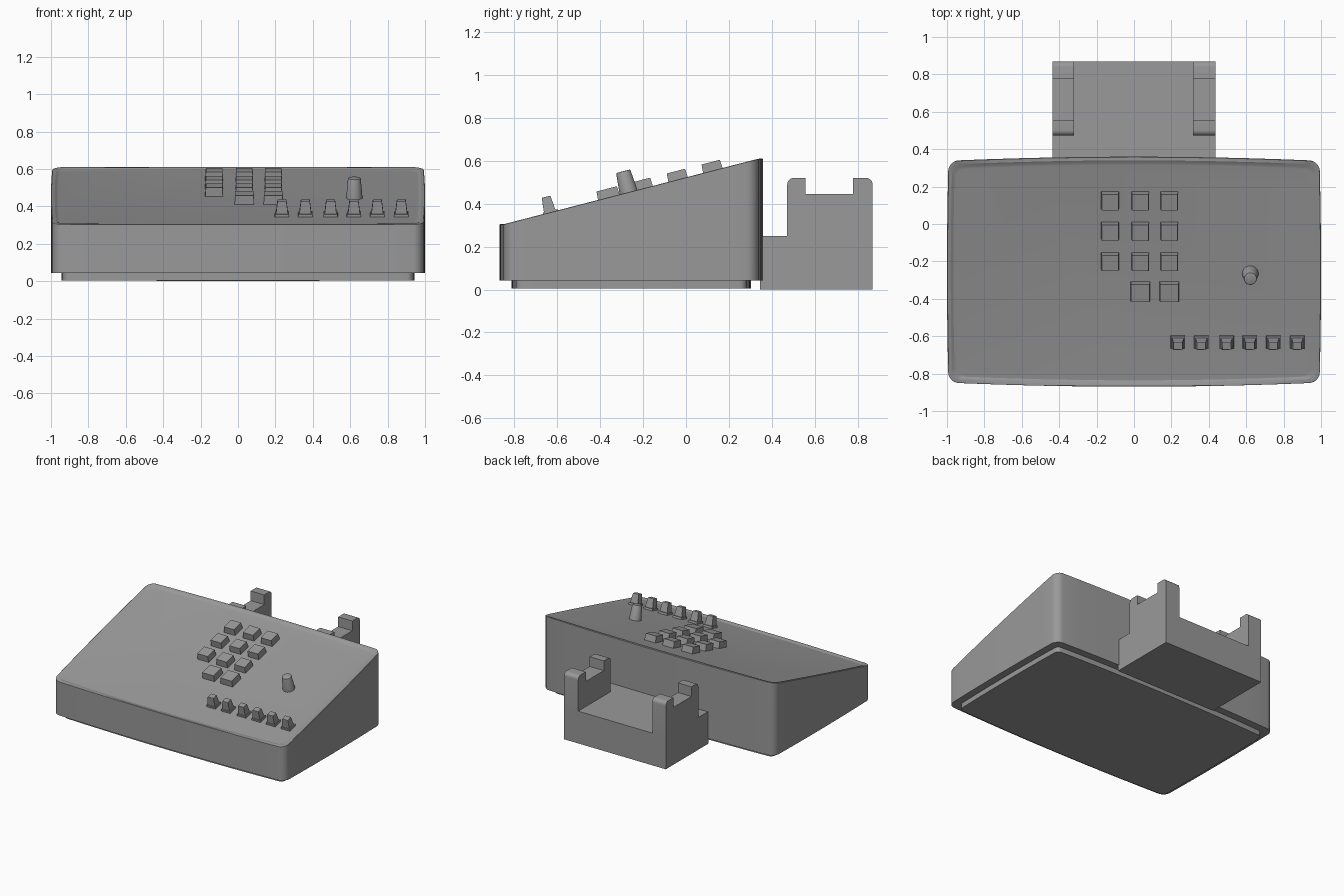
import bpy, bmesh, math
from mathutils import Matrix, Vector

if "Cube" in bpy.data.objects:
    bpy.data.objects.remove(bpy.data.objects["Cube"])

YC = -0.255            # middle of the console
SLOPE = 0.257          # tilt of the control panel
TILT = Matrix.Rotation(math.atan(SLOPE), 4, 'X')

# dark grey plastic
GREY = bpy.data.materials.new("dark_grey_plastic")
GREY.diffuse_color = (0.32, 0.32, 0.32, 1)
GREY.use_nodes = True
GREY.node_tree.nodes["Principled BSDF"].inputs["Base Color"].default_value = GREY.diffuse_color


def panel_z(y):
    return 0.305 + SLOPE * (y + 0.848)


def finish(name, bm, smooth=30):
    bmesh.ops.recalc_face_normals(bm, faces=bm.faces)
    me = bpy.data.meshes.new(name)
    bm.to_mesh(me)
    bm.free()
    me.materials.append(GREY)
    ob = bpy.data.objects.new(name, me)
    bpy.context.collection.objects.link(ob)
    if smooth:
        bpy.ops.object.select_all(action='DESELECT')
        ob.select_set(True)
        bpy.context.view_layer.objects.active = ob
        bpy.ops.object.shade_smooth_by_angle(angle=math.radians(smooth))
    return ob


def outline(inset=0.0, radius=0.055):
    """Rounded rectangle with slightly bowed sides."""
    hx, hy = 0.992 - inset, 0.593 - inset
    r = max(radius - inset * 0.4, 0.02)
    pts = []
    for k, (sx, sy) in enumerate([(1, 1), (-1, 1), (-1, -1), (1, -1)]):
        for i in range(7):
            a = math.radians(90 * k + 15 * i)
            pts.append(Vector((sx * (hx - r) + r * math.cos(a),
                               sy * (hy - r) + r * math.sin(a))))
    full = []
    for i, p in enumerate(pts):
        full.append(p)
        q = pts[(i + 1) % len(pts)]
        if (q - p).length > 0.3:
            full += [p.lerp(q, j / 12) for j in range(1, 12)]
    return [(x + 0.008 * x / hx * (1 - (y / hy) ** 2),
             YC + y + 0.022 * y / hy * (1 - (x / hx) ** 2)) for x, y in full]


def loft(name, rings):
    bm = bmesh.new()
    loops = [[bm.verts.new(p) for p in ring] for ring in rings]
    n = len(loops[0])
    for a, b in zip(loops, loops[1:]):
        for i in range(n):
            bm.faces.new((a[i], a[(i + 1) % n], b[(i + 1) % n], b[i]))
    bm.faces.new(loops[0][::-1])
    bm.faces.new(loops[-1])
    return finish(name, bm, 20)


def flat(inset, z):
    return [(x, y, z) for x, y in outline(inset)]


def sloped(inset, drop):
    # the bowed ends of the rim stay level
    return [(x, y, panel_z(min(max(y, -0.848), 0.338)) - drop) for x, y in outline(inset)]


def tapered(name, x, y, base, top, height, bevel=0.0):
    """Block standing square to the sloped panel."""
    bm = bmesh.new()
    bmesh.ops.create_cube(bm, size=1)
    for v in bm.verts:
        w, d = top if v.co.z > 0 else base
        v.co = Vector((v.co.x * w, v.co.y * d, height if v.co.z > 0 else -0.02))
    if bevel:
        edges = [e for e in bm.edges if all(v.co.z > 0 for v in e.verts)]
        bmesh.ops.bevel(bm, geom=edges, offset=bevel, segments=2, affect='EDGES', profile=0.5)
    bm.transform(Matrix.Translation((x, y, panel_z(y))) @ TILT)
    return finish(name, bm, 0)


def extrude_x(name, profile, x0, x1):
    bm = bmesh.new()
    f = bm.faces.new([bm.verts.new((x0, y, z)) for y, z in profile])
    ext = bmesh.ops.extrude_face_region(bm, geom=[f])['geom']
    bmesh.ops.translate(bm, vec=(x1 - x0, 0, 0),
                        verts=[g for g in ext if isinstance(g, bmesh.types.BMVert)])
    return finish(name, bm)


# wedge-shaped console with a thin raised rim, on an inset foot
loft("console_body", [flat(0, 0.043), sloped(0, 0.002), sloped(0.003, 0),
                      sloped(0.02, 0.001), sloped(0.034, 0.008), sloped(0.045, 0.009)])
loft("console_foot", [flat(0.056, 0.004), flat(0.056, 0.05)])

# keypad: three rows of three keys, then two larger keys
for row, y in enumerate((0.125, -0.037, -0.2, -0.36)):
    for col, x in enumerate((-0.128, 0.034, 0.189)):
        if row == 3 and col == 0:
            continue
        s = 0.098 if row == 3 else 0.088
        tapered(f"key_{row}_{col}", x, y, (s + 0.008, s + 0.008), (s, s), 0.04)

# row of slider caps, each on a thin plate
for i, x in enumerate((0.235, 0.36, 0.495, 0.62, 0.745, 0.873)):
    tapered(f"slider_plate_{i}", x, -0.632, (0.08, 0.074), (0.074, 0.07), 0.006)
    tapered(f"slider_cap_{i}", x, -0.634, (0.07, 0.06), (0.048, 0.042), 0.075, 0.003)

# control knob
bm = bmesh.new()
bmesh.ops.create_cone(bm, cap_ends=True, segments=32, radius1=0.045, radius2=0.034, depth=0.125)
rim = [e for e in bm.edges if all(v.co.z > 0 for v in e.verts)]
bmesh.ops.bevel(bm, geom=rim, offset=0.004, segments=2, affect='EDGES', profile=0.5)
bm.transform(Matrix.Translation((0.622, -0.268, panel_z(-0.268))) @ TILT @ Matrix.Translation((0, 0, 0.038)))
finish("control_knob", bm)

# rear cradle: low block with two notched side posts
extrude_x("cradle_block", [(0.345, 0), (0.87, 0), (0.87, 0.25), (0.345, 0.25)], -0.436, 0.436)


def arc(cy, cz, r, a0):
    return [(cy + r * math.cos(math.radians(a0 + 15 * i)),
             cz + r * math.sin(math.radians(a0 + 15 * i))) for i in range(7)]


post = ([(0.472, 0.24), (0.87, 0.24)] + arc(0.84, 0.49, 0.03, 0)
        + [(0.778, 0.52), (0.778, 0.445), (0.557, 0.445), (0.557, 0.52)]
        + arc(0.502, 0.49, 0.03, 90))
extrude_x("cradle_post_right", post, 0.315, 0.436)
extrude_x("cradle_post_left", post, -0.436, -0.32)
